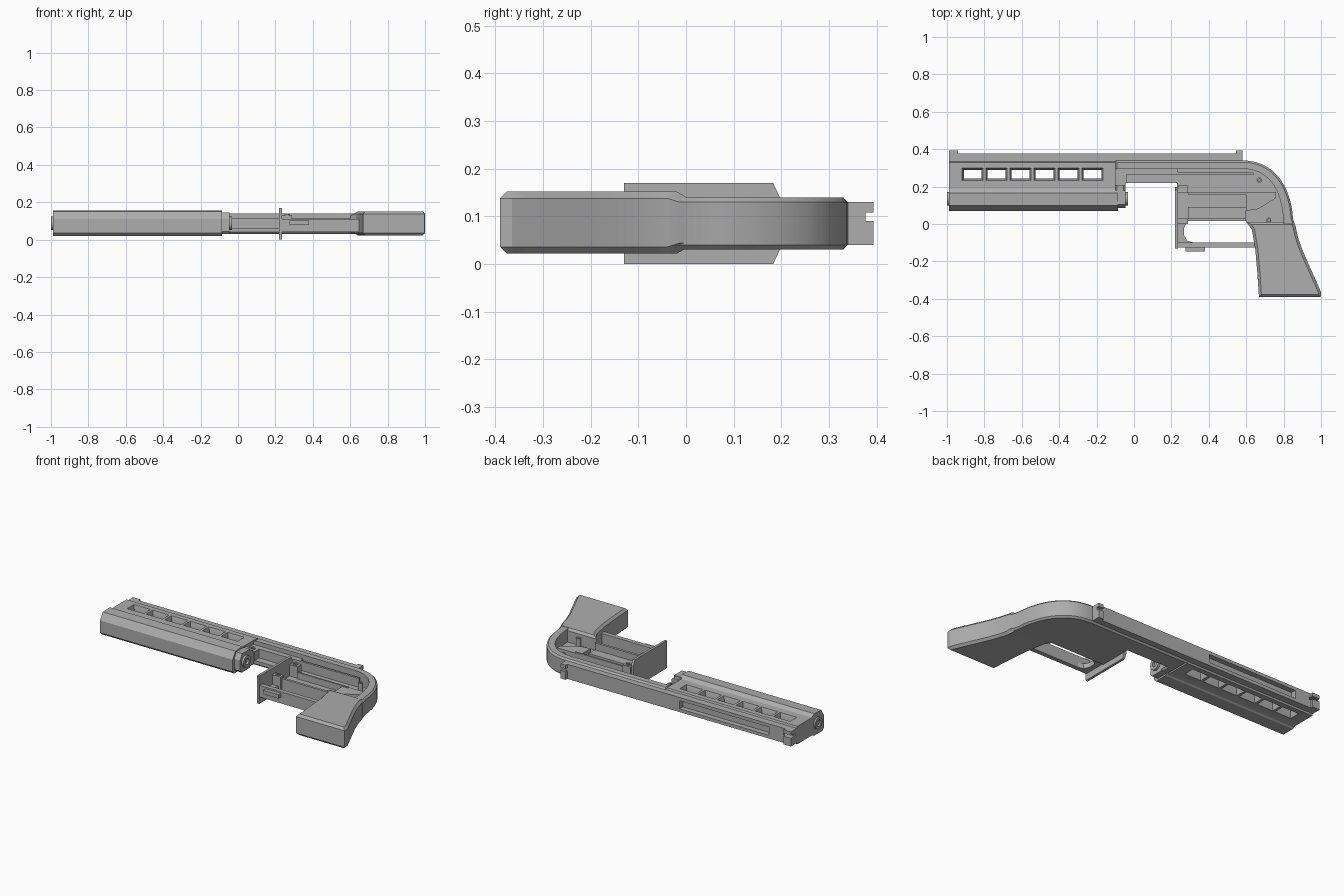
import bpy, bmesh, math
from mathutils import Vector
from mathutils.geometry import interpolate_bezier

if "Cube" in bpy.data.objects:
    bpy.data.objects.remove(bpy.data.objects["Cube"])

grey = bpy.data.materials.new("mid grey")
grey.diffuse_color = (0.42, 0.42, 0.42, 1)
grey.use_nodes = True
grey.node_tree.nodes["Principled BSDF"].inputs["Base Color"].default_value = grey.diffuse_color


def prism(name, pts, lo, hi, axis="z", bevel=0.0):
    """Extrude a profile: (x, y) points along z, or (y, z) points along x."""
    bm = bmesh.new()
    place = (lambda a, b, t: (a, b, t)) if axis == "z" else (lambda a, b, t: (t, a, b))
    ends = [[bm.verts.new(place(a, b, t)) for a, b in pts] for t in (lo, hi)]
    bm.faces.new(ends[0])
    bm.faces.new(ends[1])
    n = len(pts)
    for i in range(n):
        j = (i + 1) % n
        bm.faces.new((ends[0][i], ends[0][j], ends[1][j], ends[1][i]))
    bmesh.ops.recalc_face_normals(bm, faces=bm.faces)
    if bevel:
        rims = [e for e in bm.edges if abs(e.verts[0].co.z - e.verts[1].co.z) < 1e-6]
        bmesh.ops.bevel(bm, geom=rims, offset=bevel, segments=1, affect="EDGES")
    return finish(name, bm)


def finish(name, bm):
    me = bpy.data.meshes.new(name)
    bm.to_mesh(me)
    bm.free()
    me.materials.append(grey)
    ob = bpy.data.objects.new(name, me)
    bpy.context.collection.objects.link(ob)
    return ob


def box(name, x0, x1, y0, y1, z0, z1):
    return prism(name, [(x0, y0), (x1, y0), (x1, y1), (x0, y1)], z0, z1)


def rod(name, x, y, z, r, depth, axis="z", n=24):
    ring = [(r * math.cos(math.tau * i / n), r * math.sin(math.tau * i / n)) for i in range(n)]
    if axis == "z":
        return prism(name, [(x + a, y + b) for a, b in ring], z, z + depth)
    return prism(name, [(y + a, z + b) for a, b in ring], x, x + depth, "x")


def cut(ob, cutters):
    """Subtract the cutters one after another, then remove them."""
    bpy.context.view_layer.objects.active = ob
    for c in cutters:
        m = ob.modifiers.new("cut", "BOOLEAN")
        m.operation, m.solver, m.object = "DIFFERENCE", "EXACT", c
        bpy.ops.object.modifier_apply(modifier=m.name)
        bpy.data.objects.remove(c)


def curve(a, b, c, d, n=14):
    return [tuple(p)[:2] for p in interpolate_bezier(*(Vector((*q, 0)) for q in (a, b, c, d)), n)]


def funnel(x0, x1, y0, y1, z0, z1, grow):
    """Window chamfer: a box that widens towards z1."""
    ob = box("window_chamfer", x0, x1, y0, y1, z0, z1)
    cx, cy = (x0 + x1) / 2, (y0 + y1) / 2
    for v in ob.data.vertices:
        if abs(v.co.z - z1) < 1e-5:
            v.co.x += math.copysign(grow, v.co.x - cx)
            v.co.y += math.copysign(grow, v.co.y - cy)
    return ob


# Front shroud with six through windows
shroud = prism("shroud", [(.17, .025), (.17, .15), (.19, .14), (.33, .14),
                          (.335, .13), (.335, .04), (.33, .03), (.19, .03)], -.99, -.1, "x")
holes = []
for i in range(6):
    x = -.91 + i * .128
    holes += [box("window", x, x + .095, .242, .29, -.1, .3),
              funnel(x, x + .095, .242, .29, .115, .15, .012),
              funnel(x, x + .095, .242, .29, .055, .02, .012)]
cut(shroud, holes)

# Top rail with a long side slot and a muzzle notch
rail = box("top_rail", -.99, .58, .333, .377, .04, .13)
cut(rail, [box("rail_slot", -.83, -.22, .345, .5, .06, .11),
           box("rail_notch", -1.1, -.93, .355, .5, .09, .105)])

# Sights: front pair and rear pair
for name, x0, x1 in (("front_sight", -.99, -.94), ("rear_sight", .545, .58)):
    for side, z0, z1 in (("lower", .04, .09), ("upper", .108, .13)):
        box(f"{name}_{side}", x0, x1, .37, .393, z0, z1)

# Lower tube with chamfered section, collar and bored barrel
tube = prism("tube", [(.07, .035), (.07, .11), (.098, .152), (.165, .155), (.18, .145),
                      (.18, .03), (.165, .02), (.085, .02)], -.99, -.085, "x")
prism("tube_collar", [(.085, .045), (.085, .11), (.105, .145), (.18, .145),
                      (.18, .03), (.10, .03)], -.085, -.045, "x")
barrel = rod("barrel", -1.0, .135, .088, .036, .968, "x")
cut(barrel, [rod("bore", -1.1, .135, .088, .02, .3, "x"),
             rod("rear_bore", -.08, .135, .088, .018, .3, "x")])

# Receiver shell: outline with curved back, hollowed from above
back = curve((.58, .34), (.75, .34), (.84, .20), (.85, .03))
receiver = prism("receiver", [(-.1, .17), (-.045, .17), (-.045, .22), (.23, .22), (.23, .015),
                              (.60, .015), (.63, -.03), (.868, -.03)] + back[::-1] + [(-.1, .34)],
                 .03, .14, bevel=.01)
inner = curve((.58, .295), (.71, .295), (.795, .20), (.80, -.005), 12)
cut(receiver, [
    prism("rear_cavity", [(.235, -.005), (.235, .295)] + inner, .06, .3),
    box("front_step", -.1, .24, .205, .295, .115, .3),
    box("bolt_channel", -.04, .30, .10, .27, .06, .3)])

# Grip, flaring to its heel
heel = curve((.865, -.015), (.88, -.12), (.945, -.23), (1.0, -.365))
grip = prism("grip", [(.60, .012), (.63, -.03), (.648, -.13), (.66, -.27), (.668, -.39), (.998, -.39)]
             + heel[::-1] + [(.853, .012)], .022, .152, bevel=.014)
for v in grip.data.vertices:                      # slim the shoulder to meet the receiver
    if v.co.y > -.016:
        v.co.z = .087 + (v.co.z - .087) * .85

# Magazine plate, post and trigger guard
prism("magazine_plate", [(-.13, 0), (-.13, .17), (.183, .17), (.197, .14), (.197, .03), (.183, 0)],
      .22, .235, "x")
box("magazine_post_top", .235, .29, .165, .205, .04, .13)
box("magazine_post_bottom", .235, .29, .0, .03, .04, .13)
prism("guard_corner", [(.235, .015), (.235, -.125), (.32, -.125), (.32, -.1), (.285, -.09),
                       (.268, -.06), (.268, -.02), (.285, .015)], .04, .07)
box("guard_bar", .235, .652, -.125, -.098, .04, .112)
box("guard_catch", .275, .38, -.148, -.12, .078, .102)

# Inner mechanism: rails, trigger box wall and hammer block
box("inner_rail", .29, .64, .158, .168, .05, .10)
box("lower_rail", .29, .60, .015, .03, .05, .115)
box("trigger_plate", .29, .60, .03, .09, .05, .072)
prism("hammer_block", [(.60, .07), (.665, .08), (.76, .14), (.76, .17), (.60, .17)], .05, .095)
box("bolt_guide", -.04, .64, .262, .275, .05, .115)

# Screw bosses
for i, (x, y, z) in enumerate([(-.07, .245, .11), (.262, .185, .125), (.262, .015, .125),
                               (.67, .235, .05), (.72, .02, .05)]):
    cut(rod(f"boss_{i + 1}", x, y, z, .014, .012 if z > .1 else .06),
        [rod("boss_hole", x, y, z + .006, .007, .2)])

# Smooth the curved parts, keep the edges sharp
for ob in bpy.context.scene.objects:
    ob.select_set(True)
bpy.context.view_layer.objects.active = grip
bpy.ops.object.shade_smooth_by_angle(angle=math.radians(25))
